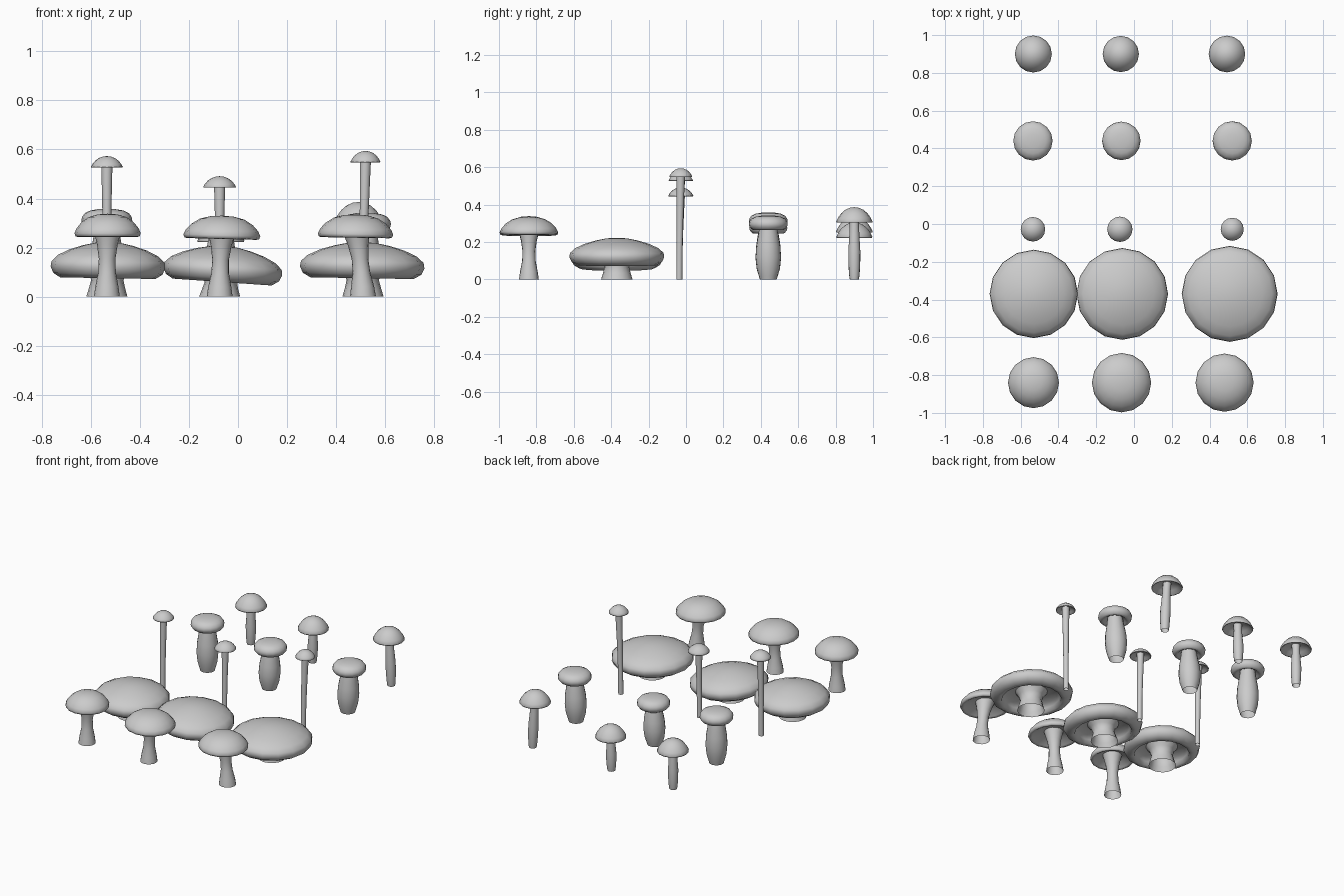
import bpy, bmesh, math
from mathutils import Matrix, Vector

if "Cube" in bpy.data.objects:
    bpy.data.objects.remove(bpy.data.objects["Cube"])

SIDES = 16


def lathe(name, rings, tilt=0.0, pivot=(0, 0, 0)):
    """Revolve rings of (radius, z, x, y); zero radius makes a pole."""
    bm = bmesh.new()
    loops = []
    for r, z, x, y in rings:
        if r == 0:
            loops.append([bm.verts.new((x, y, z))])
        else:
            loops.append([bm.verts.new((x + r * math.cos(2 * math.pi * i / SIDES),
                                        y + r * math.sin(2 * math.pi * i / SIDES), z))
                          for i in range(SIDES)])
    for a, b in zip(loops, loops[1:]):
        for i in range(SIDES):
            j = (i + 1) % SIDES
            if len(a) == 1:
                bm.faces.new((a[0], b[i], b[j]))
            else:
                bm.faces.new((a[i], b[i], b[j], a[j]))
    bmesh.ops.rotate(bm, verts=bm.verts, cent=Vector(pivot),
                     matrix=Matrix.Rotation(math.radians(tilt), 3, 'Y'))
    bmesh.ops.recalc_face_normals(bm, faces=bm.faces)
    mesh = bpy.data.meshes.new(name)
    bm.to_mesh(mesh)
    bm.free()
    for p in mesh.polygons:
        p.use_smooth = True
    ob = bpy.data.objects.new(name, mesh)
    bpy.context.collection.objects.link(ob)


def mushroom(name, cap, stem, cap_x, cap_y, radius, top, thick, base_x, base_y, tilt=0):
    # cap: profile as fractions of radius and of thickness below the top
    rings = [(r * radius, top - d * thick, cap_x, cap_y) for r, d in cap]
    lathe(name + "_cap", rings, tilt, (cap_x, cap_y, top - thick / 2))
    # stem: open tube leaning from its base to the cap
    end = top - thick * 0.6
    rings = [(r, t * end, base_x + (cap_x - base_x) * t ** 1.5,
              base_y + (cap_y - base_y) * t ** 1.5) for t, r in stem]
    lathe(name + "_stem", rings)


# Cap profiles, from the pole over the rim into the hollow underside
BUTTON = [(0, 0), (.3, .03), (.58, .15), (.8, .38), (.94, .63), (1, .84), (.97, .97),
          (.9, 1), (.84, .94), (.6, .72), (.3, .6), (.15, .58)]
BROAD = [(0, 0), (.22, .02), (.45, .1), (.68, .22), (.88, .38), (.985, .55), (1, .7),
         (.95, .88), (.83, 1), (.72, .99), (.69, .82), (.6, .7), (.42, .62), (.25, .58)]
DOME = [(0, 0), (.25, .04), (.5, .17), (.73, .4), (.9, .68), (1, .93), (.98, 1),
        (.92, .98), (.7, .75), (.4, .58), (.15, .55)]
FLAT = [(0, 0), (.35, .02), (.65, .09), (.86, .22), (.97, .42), (1, .6), (.97, .76),
        (.88, .92), (.78, 1), (.68, .95), (.5, .75), (.3, .65)]

# Stem profiles: (fraction of height, radius)
FLARED = [(0, .053), (.15, .047), (.35, .036), (.55, .034), (.75, .042), (.9, .052), (1, .06)]
STOUT = [(0, .084), (.25, .074), (.5, .066), (.75, .075), (1, .1)]
THIN = [(0, .016), (.3, .016), (.6, .018), (.85, .021), (1, .023)]
FAT = [(0, .045), (.06, .05), (.2, .062), (.4, .068), (.6, .064), (.8, .054), (1, .045)]
SLIM = [(0, .024), (.06, .027), (.25, .031), (.45, .032), (.7, .027), (.85, .025), (1, .026)]

BASE_X = (-.535, -.075, .51)
# row: name, cap, stem, y, thickness, three of (x, radius, top, tilt)
ROWS = [
    ("flared_mushroom", BUTTON, FLARED, -.84, .095,
     [(-.532, .135, .338, 0), (-.065, .157, .33, 1.5), (.48, .154, .335, 1)]),
    ("broad_mushroom", BROAD, STOUT, -.37, .147,
     [(-.53, .234, .222, 1), (-.06, .243, .206, 4), (.507, .254, .222, 1)]),
    ("thin_mushroom", DOME, THIN, -.028, .047,
     [(-.535, .065, .573, 0), (-.075, .067, .491, 0), (.52, .061, .594, 0)]),
    ("fat_mushroom", FLAT, FAT, .44, .078,
     [(-.535, .104, .358, 0), (-.067, .102, .322, 0), (.52, .104, .342, 0)]),
    ("slim_mushroom", DOME, SLIM, .9, .083,
     [(-.533, .098, .333, 0), (-.07, .096, .305, 0), (.492, .097, .386, 0)]),
]
for name, cap, stem, y, thick, items in ROWS:
    for i, (x, r, top, tilt) in enumerate(items):
        mushroom(f"{name}_{i + 1}", cap, stem, x, y, r, top, thick,
                 BASE_X[i], y - (.008 if thick < .05 else 0), tilt)
